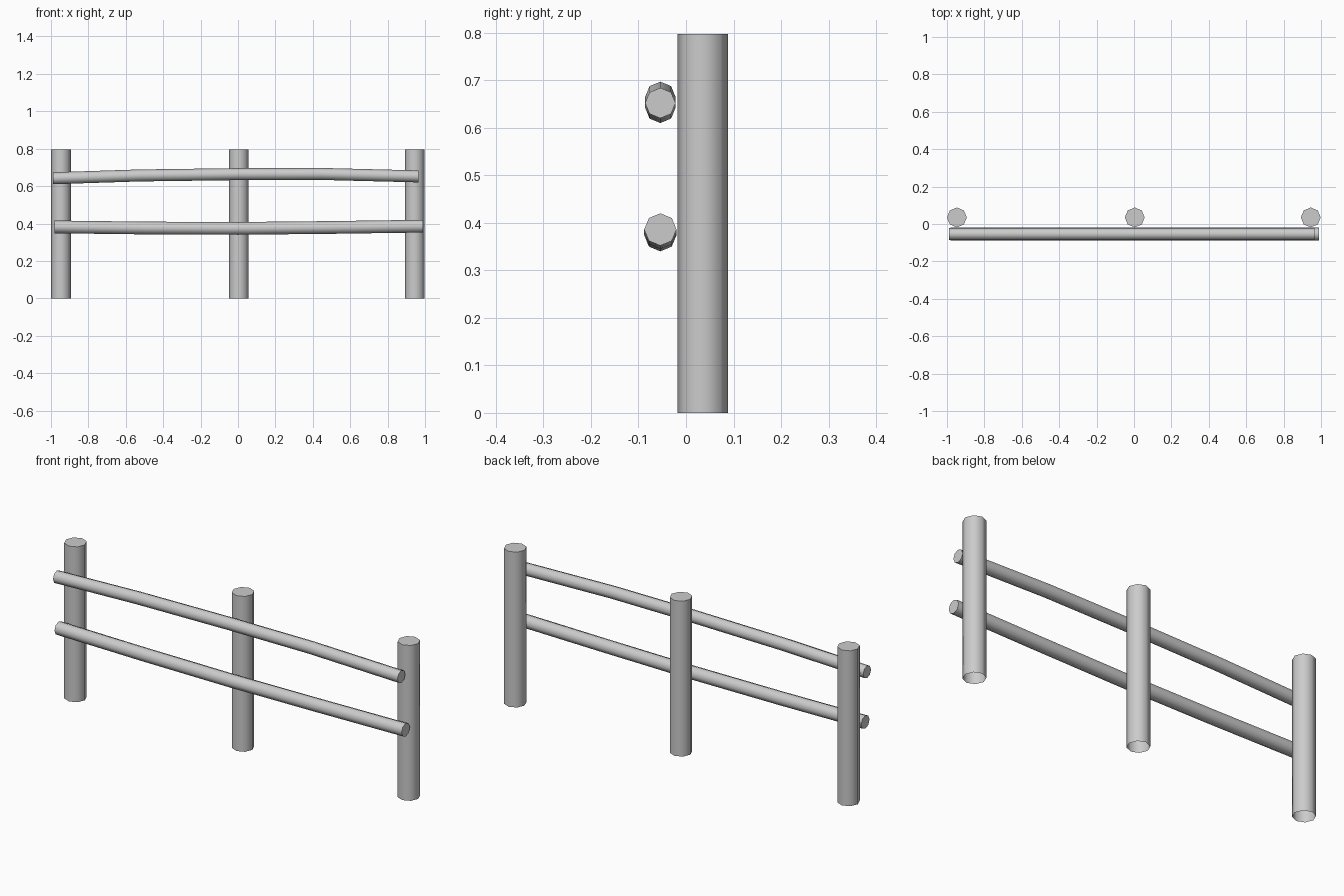
import bpy, bmesh, math
from mathutils import Vector

if "Cube" in bpy.data.objects:
    bpy.data.objects.remove(bpy.data.objects["Cube"])

SIDES = 8

def finish(bm, name):
    bmesh.ops.recalc_face_normals(bm, faces=bm.faces)
    mesh = bpy.data.meshes.new(name)
    bm.to_mesh(mesh)
    bm.free()
    obj = bpy.data.objects.new(name, mesh)
    bpy.context.collection.objects.link(obj)
    bpy.ops.object.select_all(action='DESELECT')
    obj.select_set(True)
    bpy.context.view_layer.objects.active = obj
    bpy.ops.object.shade_smooth_by_angle(angle=math.radians(50))
    return obj

def log(name, rings, cap_start=True):
    """Skin a list of vertex rings into a tube with end caps."""
    bm = bmesh.new()
    loops = [[bm.verts.new(p) for p in ring] for ring in rings]
    for a, b in zip(loops, loops[1:]):
        for i in range(SIDES):
            j = (i + 1) % SIDES
            bm.faces.new((a[i], a[j], b[j], b[i]))
    bm.faces.new(loops[-1])
    if cap_start:
        bm.faces.new(loops[0])
    return finish(bm, name)

def circle(center, u, v, r):
    c = Vector(center)
    return [c + r * (math.cos(t) * Vector(u) + math.sin(t) * Vector(v))
            for t in (2 * math.pi * i / SIDES for i in range(SIDES))]

# Upright posts, open underneath
for name, x in (("left_post", -0.947), ("middle_post", 0.004), ("right_post", 0.945)):
    log(name, [circle((x, 0.035, z), (1, 0, 0), (0, 1, 0), 0.053)
               for z in (0, 0.797)], cap_start=False)

# Gently bent rails in front of the posts: (x, z) centre points
rails = {
    "upper_rail": (0.032, [(-0.99, 0.642), (-0.53, 0.657), (0.0, 0.664),
                           (0.45, 0.665), (0.965, 0.652)]),
    "lower_rail": (0.034, [(-0.98, 0.382), (-0.5, 0.376), (0.0, 0.374),
                           (0.5, 0.379), (0.99, 0.386)]),
}
for name, (r, pts) in rails.items():
    log(name, [circle((x, -0.054, z), (0, 1, 0), (0, 0, 1), r) for x, z in pts])
